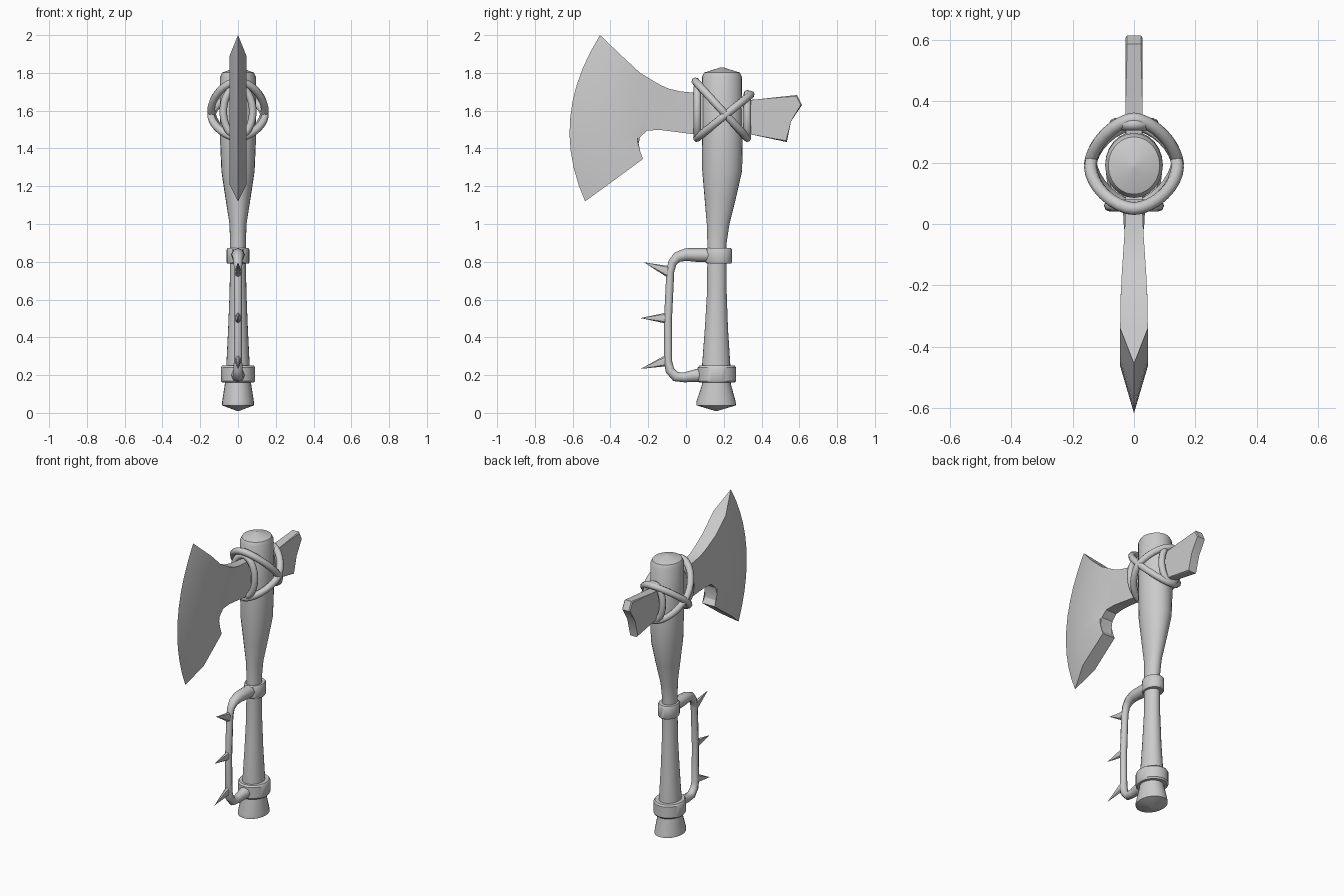
import bpy, bmesh, math
from mathutils import Vector

cube = bpy.data.objects.get("Cube")
if cube:
    bpy.data.objects.remove(cube, do_unlink=True)

GRAY = (0.6, 0.6, 0.6, 1)
mat = bpy.data.materials.new("plain gray")
mat.use_nodes = True
mat.diffuse_color = GRAY
mat.node_tree.nodes["Principled BSDF"].inputs["Base Color"].default_value = GRAY


def finish(obj, angle=35):
    """Assign the material and shade smooth with sharp edges kept."""
    bpy.ops.object.select_all(action='DESELECT')
    obj.select_set(True)
    bpy.context.view_layer.objects.active = obj
    if obj.type == 'CURVE':
        bpy.ops.object.convert(target='MESH')
        obj = bpy.context.object
    obj.data.materials.clear()
    obj.data.materials.append(mat)
    bpy.ops.object.shade_smooth_by_angle(angle=math.radians(angle))
    return obj


def mesh_object(name, bm, angle=35):
    bmesh.ops.remove_doubles(bm, verts=bm.verts[:], dist=0.0005)
    bmesh.ops.recalc_face_normals(bm, faces=bm.faces[:])
    me = bpy.data.meshes.new(name)
    bm.to_mesh(me)
    bm.free()
    obj = bpy.data.objects.new(name, me)
    bpy.context.collection.objects.link(obj)
    return finish(obj, angle)


def bridge(bm, a, b):
    n = len(a)
    for i in range(n):
        bm.faces.new((a[i], a[(i + 1) % n], b[(i + 1) % n], b[i]))


def loft(name, rings, sides=24):
    """Stack of ellipses: (z, front y, back y, half width)."""
    bm = bmesh.new()
    loops = []
    for z, y0, y1, rx in rings:
        loops.append([bm.verts.new((rx * math.cos(t), (y0 + y1) / 2 + (y1 - y0) / 2 * math.sin(t), z))
                      for t in (math.tau * i / sides for i in range(sides))])
    for a, b in zip(loops, loops[1:]):
        bridge(bm, a, b)
    bm.faces.new(loops[0])
    bm.faces.new(loops[-1])
    return mesh_object(name, bm)


def tube(name, points, radius, cyclic=False):
    """Round tube; each point is (x, y, z, radius factor)."""
    cu = bpy.data.curves.new(name, 'CURVE')
    cu.dimensions = '3D'
    cu.bevel_depth = radius
    cu.bevel_resolution = 2
    cu.use_fill_caps = True
    sp = cu.splines.new('POLY')
    sp.points.add(len(points) - 1)
    for p, (x, y, z, r) in zip(sp.points, points):
        p.co = (x, y, z, 1)
        p.radius = r
    sp.use_cyclic_u = cyclic
    obj = bpy.data.objects.new(name, cu)
    bpy.context.collection.objects.link(obj)
    return finish(obj, 50)


# Handle with flared pommel, slim grip and thick head
loft("handle", [
    (0.01, 0.155, 0.165, 0.004), (0.04, 0.055, 0.265, 0.085), (0.06, 0.055, 0.263, 0.084),
    (0.15, 0.085, 0.238, 0.07), (0.25, 0.085, 0.235, 0.062), (0.45, 0.1, 0.222, 0.052),
    (0.65, 0.112, 0.215, 0.044), (0.9, 0.113, 0.215, 0.042), (1.0, 0.11, 0.23, 0.045),
    (1.14, 0.098, 0.265, 0.067), (1.28, 0.086, 0.297, 0.088), (1.42, 0.085, 0.3, 0.094),
    (1.78, 0.085, 0.296, 0.094), (1.802, 0.097, 0.284, 0.084), (1.828, 0.18, 0.2, 0.008)])

# Collars holding the guard
loft("upper_collar", [(0.79, 0.11, 0.238, 0.056), (0.798, 0.103, 0.244, 0.06),
                      (0.865, 0.103, 0.244, 0.06), (0.873, 0.11, 0.238, 0.056)])
loft("lower_collar", [(0.16, 0.07, 0.258, 0.084), (0.17, 0.062, 0.266, 0.091),
                      (0.24, 0.062, 0.266, 0.091), (0.25, 0.07, 0.258, 0.084)])

# Knuckle guard
guard = [(0.15, 0.836, 1.8), (0.06, 0.836, 1.75), (0.0, 0.838, 1.6), (-0.045, 0.825, 1.35),
         (-0.072, 0.795, 1.1), (-0.083, 0.75, 1), (-0.095, 0.5, 1), (-0.095, 0.27, 1.05),
         (-0.085, 0.225, 1.15), (-0.055, 0.192, 1.25), (-0.01, 0.188, 1.25),
         (0.05, 0.197, 1.6), (0.13, 0.205, 2.1)]
tube("guard", [(0, y, z, r) for y, z, r in guard], 0.021)

# Guard spikes
for part, base, tip in (("upper", (-0.085, 0.745), (-0.222, 0.797)),
                        ("middle", (-0.09, 0.502), (-0.242, 0.502)),
                        ("lower", (-0.09, 0.28), (-0.24, 0.233))):
    b, t = Vector((0, *base)), Vector((0, *tip))
    axis = t - b
    bm = bmesh.new()
    bmesh.ops.create_cone(bm, cap_ends=True, segments=8, radius1=0.032, radius2=0.0, depth=axis.length)
    bmesh.ops.scale(bm, vec=(0.55, 1, 1), verts=bm.verts)
    spin = math.atan2(-axis.y, axis.z)
    for v in bm.verts:
        y, z = v.co.y, v.co.z
        v.co.y = y * math.cos(spin) - z * math.sin(spin)
        v.co.z = y * math.sin(spin) + z * math.cos(spin)
        v.co += (b + t) / 2
    mesh_object(part + "_spike", bm)

# Axe blade: columns from the sharp edge to the neck, as
# (top y, top z, bottom y, bottom z, forward bulge, half thickness)
columns = [(-0.455, 2.0, -0.534, 1.12, 0.119, 0.0),
           (-0.34, 1.89, -0.41, 1.21, 0.085, 0.045),
           (-0.243, 1.80, -0.228, 1.344, 0.04, 0.044),
           (-0.215, 1.783, -0.25, 1.375, 0.02, 0.042),
           (-0.19, 1.768, -0.254, 1.41, 0.0, 0.041),
           (-0.165, 1.753, -0.243, 1.46, 0.0, 0.040),
           (-0.135, 1.736, -0.205, 1.495, 0.0, 0.038),
           (-0.09, 1.716, -0.138, 1.498, 0.0, 0.035),
           (-0.03, 1.702, -0.05, 1.487, 0.0, 0.031),
           (0.04, 1.695, 0.04, 1.475, 0.0, 0.028),
           (0.19, 1.68, 0.19, 1.475, 0.0, 0.028)]
ROWS = 10
bm = bmesh.new()
loops = []
for y0, z0, y1, z1, bulge, half in columns:
    line = []
    for i in range(ROWS + 1):
        f = i / ROWS
        line.append((y0 + (y1 - y0) * f - bulge * 4 * f * (1 - f), z0 + (z1 - z0) * f))
    loops.append([bm.verts.new((half, y, z)) for y, z in line]
                 + [bm.verts.new((-half, y, z)) for y, z in reversed(line)])
for a, b in zip(loops, loops[1:]):
    bridge(bm, a, b)
bm.faces.new(loops[-1])
mesh_object("blade", bm, 20)

# Notched poll behind the handle
outline = [(0.19, 1.645), (0.376, 1.66), (0.587, 1.683), (0.614, 1.63),
           (0.55, 1.545), (0.534, 1.434), (0.34, 1.475), (0.19, 1.49)]
bm = bmesh.new()
sides = [[bm.verts.new((x, y, z)) for y, z in outline] for x in (-0.028, 0.028)]
bridge(bm, *sides)
for s in sides:
    bm.faces.new(s)
rim = [e for e in bm.edges if abs(e.verts[0].co.x - e.verts[1].co.x) < 0.001]
bmesh.ops.bevel(bm, geom=rim, offset=0.006, segments=1, affect='EDGES')
mesh_object("poll", bm, 25)


def power(v, e):
    return math.copysign(abs(v) ** e, v)


# Crossed lashing: two loops tilted opposite ways around the handle
N = 32
for name, tilt, rx, ry, cy, e, mid in (("lashing_high_front", -0.15, 0.142, 0.137, 0.187, 1.15, 1.605),
                                       ("lashing_high_back", 0.115, 0.142, 0.142, 0.2, 1.25, 1.57)):
    pts = []
    for i in range(N):
        t = math.tau * i / N
        s = power(math.sin(t), e)
        pts.append((rx * power(math.cos(t), e), cy + ry * s, mid + tilt * s, 1))
    tube(name, pts, 0.021, True)

# Upright lashing rings around the neck and the poll
for name, y, rx, rz, mid in (("neck_lashing", 0.06, 0.078, 0.13, 1.595),
                             ("poll_lashing", 0.325, 0.062, 0.115, 1.575)):
    tube(name, [(rx * math.cos(math.tau * i / N), y, mid + rz * math.sin(math.tau * i / N), 1)
                for i in range(N)], 0.02, True)
